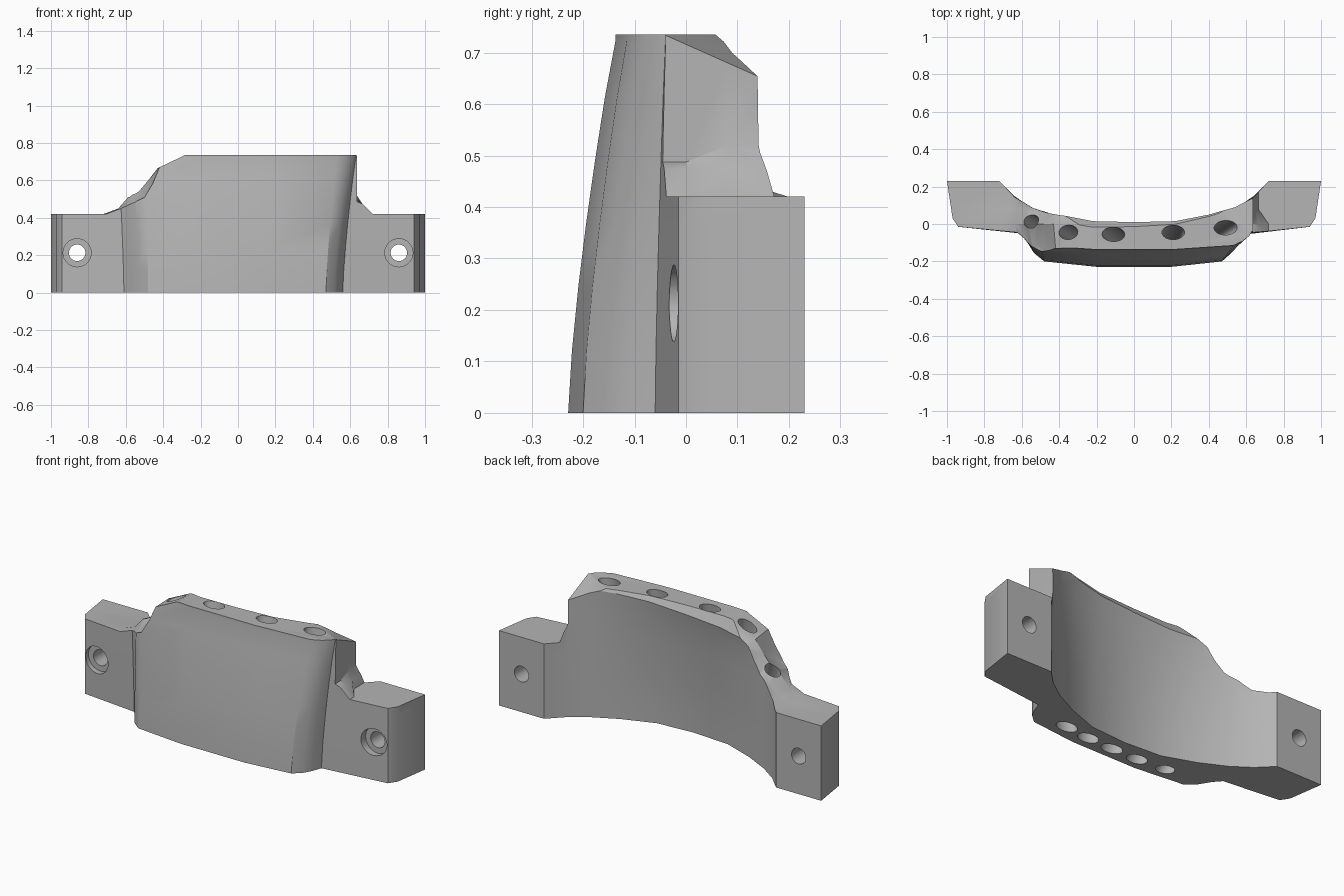
import bpy, bmesh, math
from mathutils import Vector

cube = bpy.data.objects.get("Cube")
if cube:
    bpy.data.objects.remove(cube, do_unlink=True)

HEIGHT = 0.735
EAR_Z = 0.42
GREY = (0.46, 0.46, 0.46, 1)

grey = bpy.data.materials.new("plain grey")
grey.use_nodes = True
grey.diffuse_color = GREY
grey.node_tree.nodes["Principled BSDF"].inputs["Base Color"].default_value = GREY


def add_object(name, bm):
    bmesh.ops.recalc_face_normals(bm, faces=bm.faces)
    mesh = bpy.data.meshes.new(name)
    bm.to_mesh(mesh)
    bm.free()
    obj = bpy.data.objects.new(name, mesh)
    bpy.context.collection.objects.link(obj)
    mesh.materials.append(grey)
    return obj


def loft(rings):
    """Closed solid through rings with equal point counts."""
    bm = bmesh.new()
    loops = [[bm.verts.new(p) for p in ring] for ring in rings]
    count = len(loops[0])
    for a, b in zip(loops, loops[1:]):
        for i in range(count):
            j = (i + 1) % count
            bm.faces.new((a[i], a[j], b[j], b[i]))
    bm.faces.new(loops[0])
    bm.faces.new(loops[-1])
    bmesh.ops.recalc_face_normals(bm, faces=bm.faces)
    return bm


def rod(name, start, end, rx, ry):
    """Elliptical cutter between two points."""
    start, end = Vector(start), Vector(end)
    axis = end - start
    bm = bmesh.new()
    bmesh.ops.create_cone(bm, cap_ends=True, segments=32,
                          radius1=1, radius2=1, depth=axis.length)
    bmesh.ops.scale(bm, vec=(rx, ry, 1), verts=bm.verts)
    turn = Vector((0, 0, 1)).rotation_difference(axis).to_matrix()
    bmesh.ops.rotate(bm, matrix=turn, verts=bm.verts)
    bmesh.ops.translate(bm, vec=(start + end) / 2, verts=bm.verts)
    return add_object(name, bm)


# Plan outline, split into fixed mounting ears and a changing middle
ear = [(0.94, -0.015), (0.97, 0.03), (1, 0.23), (0.72, 0.23)]
ear_left = [(-x, y) for x, y in reversed(ear)]

front_low = [(-0.61, -0.05), (-0.575, -0.09), (-0.535, -0.155), (-0.48, -0.2), (-0.2, -0.229),
             (0.2, -0.229), (0.47, -0.2), (0.515, -0.16), (0.54, -0.115), (0.56, -0.06)]
front_high = [(-0.64, -0.04), (-0.6, -0.065), (-0.56, -0.09), (-0.5, -0.115), (-0.2, -0.137),
              (0.2, -0.137), (0.53, -0.115), (0.58, -0.092), (0.615, -0.065), (0.63, -0.04)]
back_low = [(0.64, 0.15), (0.54, 0.08), (0.4, 0.01), (0.22, -0.055), (0, -0.07)]
back_high = [(0.64, 0.14), (0.54, 0.09), (0.4, 0.05), (0.22, 0.015), (0, 0.01)]


def outline(front, back):
    mirrored = [(-x, y) for x, y in reversed(back[:-1])]
    return front + ear + back + mirrored + ear_left


low = outline(front_low, back_low)
high = outline(front_high, back_high)
rings = []
levels = 6
for k in range(levels):
    f = k / levels
    t = f ** 1.4
    rings.append([(a[0] + (b[0] - a[0]) * t, a[1] + (b[1] - a[1]) * t, HEIGHT * f)
                  for a, b in zip(low, high)])

# Rear rim chamfer, growing towards the low shoulder
back_start = len(front_high) + len(ear)
back_end = len(high) - len(ear)
rim, cap = [], []
for i, (x, y) in enumerate(high):
    on_back = back_start <= i < back_end
    drop = 0.04 - 0.06 * x if on_back and x < 0.5 else 0.012
    rim.append((x, y, HEIGHT - drop))
    cap.append((x, y - 0.6 * drop if on_back else y, HEIGHT))
shell = add_object("curved_guide_shell", loft(rings + [rim, cap]))

# Front silhouette: both shoulders change from front to back
base = [(-1.1, EAR_Z), (-1.1, -0.1), (1.1, -0.1), (1.1, EAR_Z)]
top_edge = [(0.635, HEIGHT + 0.02), (-0.28, HEIGHT + 0.002)]
front_right = [(0.72, EAR_Z), (0.665, 0.475), (0.635, 0.487)]
back_right = [(0.665, EAR_Z), (0.652, 0.47), (0.635, 0.52)]
front_left = [(-0.42, 0.67), (-0.455, 0.585), (-0.5, 0.51),
              (-0.54, 0.49), (-0.6, 0.45), (-0.67, EAR_Z)]
middle_left = [(-0.43, 0.665), (-0.48, 0.6), (-0.52, 0.553),
               (-0.57, 0.53), (-0.64, 0.45), (-0.72, EAR_Z)]
back_left = [(-0.42, 0.63), (-0.465, 0.565), (-0.51, 0.52),
             (-0.57, 0.49), (-0.63, 0.44), (-0.69, EAR_Z)]
stations = [(-0.3, front_right, front_left), (-0.12, front_right, front_left),
            (0.0, front_right, middle_left), (0.08, back_right, back_left),
            (0.3, back_right, back_left)]
bm = loft([[(x, y, z) for x, z in base + right + top_edge + left]
           for y, right, left in stations])

# Slanted facet on the rear corner of the high end
bmesh.ops.bisect_plane(bm, geom=bm.verts[:] + bm.edges[:] + bm.faces[:],
                       plane_co=(0.63, -0.04, HEIGHT),
                       plane_no=(0.008, 0.0144, 0.0324), clear_outer=True)
bmesh.ops.holes_fill(bm, edges=[e for e in bm.edges if e.is_boundary], sides=0)
silhouette = add_object("silhouette_cutter", bm)
cutters = [(silhouette, 'INTERSECT')]

# Five slanted bores running from the top to the underside
bores = [((0.49, -0.02, HEIGHT), (0.315, -0.135), 0.06, 0.038),
         ((0.21, -0.045, HEIGHT), (0.165, -0.152), 0.06, 0.038),
         ((-0.11, -0.055, HEIGHT), (0.01, -0.158), 0.06, 0.038),
         ((-0.35, -0.045, 0.7), (-0.15, -0.157), 0.055, 0.038),
         ((-0.55, 0.015, 0.53), (-0.32, -0.145), 0.045, 0.036)]
for top, foot, rx, ry in bores:
    a, b = Vector(top), Vector((*foot, 0))
    step = (a - b) * 0.2
    cutters.append((rod("bore_cutter", b - step, a + step, rx, ry), 'DIFFERENCE'))

# Mounting screw holes with shallow counterbores
for side in (-1, 1):
    x, z = side * 0.86, 0.213
    cutters.append((rod("screw_cutter", (x, -0.2, z), (x, 0.4, z), 0.044, 0.044), 'DIFFERENCE'))
    cutters.append((rod("counterbore_cutter", (x, -0.2, z), (x, 0.01, z), 0.075, 0.075), 'DIFFERENCE'))

for cutter, operation in cutters:
    cutter.hide_render = True
    mod = shell.modifiers.new(cutter.name, 'BOOLEAN')
    mod.object = cutter
    mod.operation = operation
    mod.solver = 'EXACT'

# Bake the cuts and drop the helpers
bpy.context.view_layer.update()
graph = bpy.context.evaluated_depsgraph_get()
baked = bpy.data.meshes.new_from_object(shell.evaluated_get(graph))
shell.modifiers.clear()
shell.data = baked
for cutter, _ in cutters:
    bpy.data.objects.remove(cutter, do_unlink=True)
baked.materials.clear()
baked.materials.append(grey)
for face in baked.polygons:
    face.material_index = 0

bpy.ops.object.select_all(action='DESELECT')
shell.select_set(True)
bpy.context.view_layer.objects.active = shell
bpy.ops.object.shade_smooth_by_angle(angle=math.radians(30))
